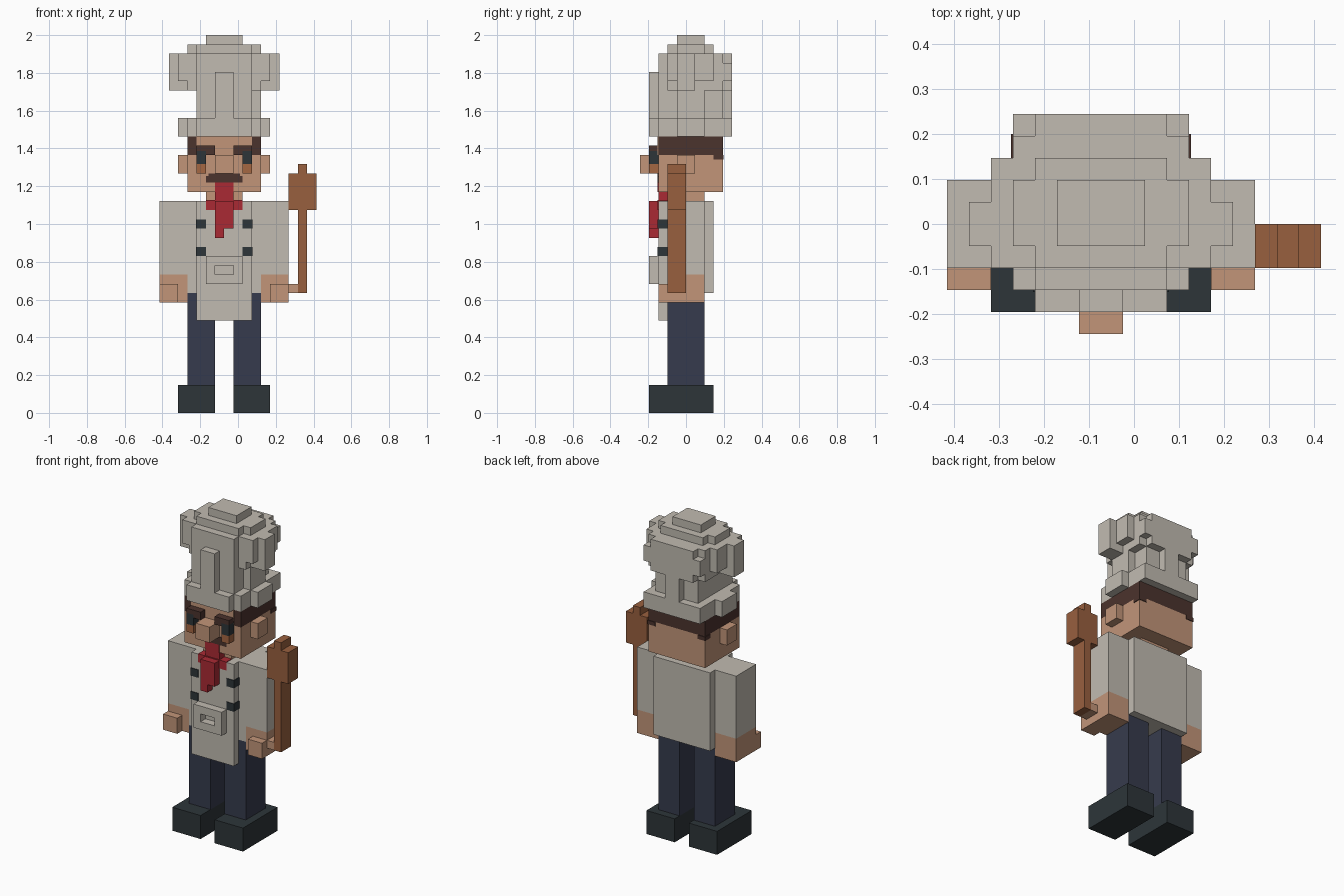
import bpy
import bmesh

if "Cube" in bpy.data.objects:
    bpy.data.objects.remove(bpy.data.objects["Cube"], do_unlink=True)

U = 2 / 41                     # one block
MID = 14                       # mirrored block columns add up to this
E = 0.08                       # thickness of painted plates, in blocks


def colour(name, r, g, b):
    lin = [((c / 255 + 0.055) / 1.055) ** 2.4 for c in (r, g, b)] + [1]
    m = bpy.data.materials.new(name)
    m.use_nodes = True
    m.diffuse_color = lin
    m.node_tree.nodes["Principled BSDF"].inputs["Base Color"].default_value = lin
    return m


CLOTH = colour("off_white_cloth", 193, 187, 177)
SKIN = colour("skin", 194, 149, 121)
HAIR = colour("dark_brown_hair", 75, 51, 45)
CHEEK = colour("tanned_cheek", 165, 103, 66)
RED = colour("red_scarf", 170, 42, 52)
NAVY = colour("navy_trousers", 54, 59, 77)
DARK = colour("charcoal", 45, 53, 57)
WOOD = colour("wood", 153, 96, 63)


def part(name, mat, boxes, mirror=False):
    """Boxes are (x0, x1, y0, y1, z0, z1) counted in blocks."""
    boxes = list(boxes)
    if mirror:
        boxes += [(MID - b[1], MID - b[0]) + tuple(b[2:]) for b in boxes]
    bm = bmesh.new()
    for x0, x1, y0, y1, z0, z1 in boxes:
        verts = bmesh.ops.create_cube(bm, size=1)["verts"]
        for v in verts:
            v.co.x = ((x0 + x1) / 2 + v.co.x * (x1 - x0) - 8.5) * U
            v.co.y = ((y0 + y1) / 2 + v.co.y * (y1 - y0) - 5) * U
            v.co.z = ((z0 + z1) / 2 + v.co.z * (z1 - z0)) * U
    mesh = bpy.data.meshes.new(name)
    bm.to_mesh(mesh)
    bm.free()
    mesh.materials.append(mat)
    obj = bpy.data.objects.new(name, mesh)
    bpy.context.collection.objects.link(obj)
    return obj


# Legs and shoes
part("shoes", DARK, [(2, 6, 1, 8, 0, 3)], True)
part("trouser_legs", NAVY, [(3, 6, 3, 7, 3, 13)], True)

# Jacket with a longer front panel
part("jacket", CLOTH, [(3, 11, 3, 8, 13, 23), (4, 10, 2, 3, 10, 23)])
part("pocket", CLOTH, [(5, 9, 1, 2, 14, 15), (5, 9, 1, 2, 16, 17),
                       (5, 6, 1, 2, 15, 16), (8, 9, 1, 2, 15, 16)])
part("buttons", DARK, [(4 - E, 5, 2 - E, 3, z, z + 1) for z in (17, 20)], True)

# Sleeves, forearms and hands
part("sleeves", CLOTH, [(0, 3, 3, 7, 15, 23)], True)
part("forearms", SKIN, [(0, 3, 3, 7, 12, 15)], True)
part("hands", SKIN, [(0, 2, 2, 3, 12, 14)], True)
part("thumb", SKIN, [(14, 15, 3, 5, 13, 14)])

# Scarf
part("scarf", RED, [(5, 9, 2 - E, 3, 22, 23 + E), (6, 8, 2, 3, 23, 24),
                    (6, 8, 1, 2, 20, 23), (6, 7, 1, 2, 19, 20)])

# Wooden mallet
part("mallet_handle", WOOD, [(15, 16, 3, 5, 13, 22), (15, 16, 3, 5, 26, 27)])
part("mallet_head", WOOD, [(14, 17, 3, 5, 22, 26)])

# Head
part("neck", SKIN, [(5, 9, 3, 7, 23, 24)])
part("head", SKIN, [(3, 11, 2, 9, 24, 28)])
part("hair", HAIR, [(3, 11, 2, 9, 28, 30)])
part("hair_nape", HAIR, [(3 - E, 4, 8, 9 + E, 27.5, 28)], True)
part("forehead", SKIN, [(4, 10, 2 - E, 2, 28, 30)])
part("ears", SKIN, [(2, 3, 4, 6, 26, 28)], True)
part("nose", SKIN, [(6, 8, 0, 2, 26, 28)])
part("eyebrows", HAIR, [(4, 6, 1, 2, 28.4, 29), (5, 6, 1, 2, 28, 28.4)], True)
part("eyes", DARK, [(4, 5, 1, 2, 27, 28.4)], True)
part("cheeks", CHEEK, [(4, 5, 1, 2, 26, 27)], True)
part("moustache", HAIR, [(5, 9, 2 - E, 2, 25, 25.7), (5.3, 8.7, 2 - E, 2, 25.7, 26)])
part("mouth", RED, [(6, 8, 2 - E, 2, 24, 25)])

# Hat band with a bump on each side
part("hat_band", CLOTH, [(3, 11, 2, 9, 30, 32), (4, 10, 1, 2, 30, 32),
                         (3, 11, 9, 10, 30, 32), (2, 3, 4, 7, 30, 32),
                         (11, 12, 4, 7, 30, 32)])

# Hat column with raised pleats
part("hat_column", CLOTH, [(4, 10, 2, 9, 32, 35)])
part("hat_pleats", CLOTH, [(6, 8, 1, 2, 32, 37), (6, 8, 9, 10, 32, 36),
                           (10, 11, 4, 7, 32, 35)])

# Puffy crown, stepped in on every side
part("hat_crown", CLOTH, [(3, 11, 3, 9, 35, 39), (4, 10, 2, 3, 35, 39),
                          (4, 10, 9, 10, 35, 39), (3, 11, 9, 10, 36, 38)])
part("hat_crown_sides", CLOTH, [(2, 3, 3, 8, 36, 39), (1, 3, 4, 6, 35, 39)], True)
part("hat_top", CLOTH, [(3, 11, 4, 7, 39, 40), (4, 10, 3, 8, 39, 40),
                        (5, 9, 4, 7, 40, 41)])
